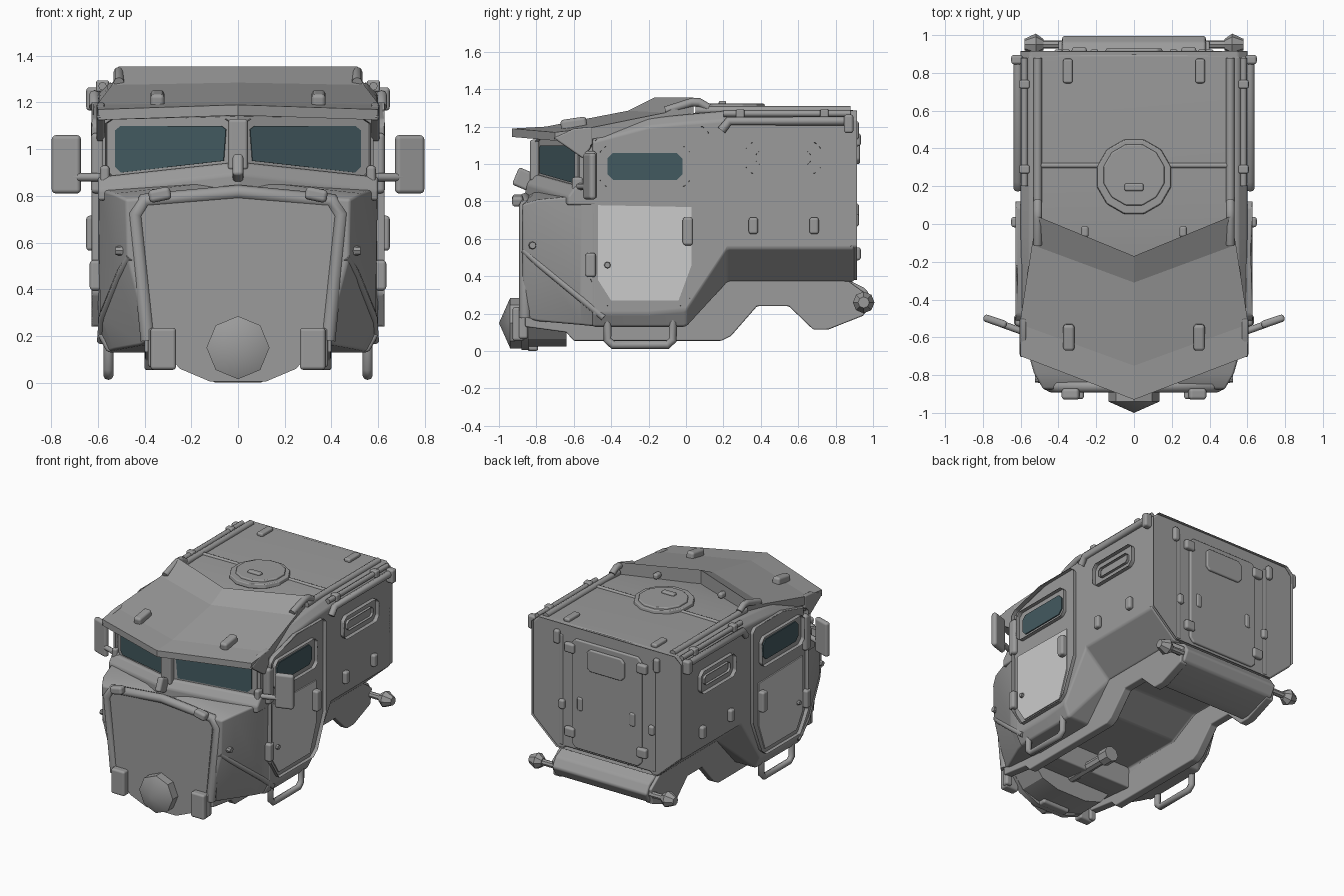
import bpy, bmesh
from math import radians, pi
from mathutils import Vector, Matrix, Euler


def material(name, col):
    m = bpy.data.materials.new(name)
    m.diffuse_color = (*col, 1)
    return m


glass = material("glass", (0.055, 0.1, 0.115))
body = material("body_grey", (0.33, 0.33, 0.33))
light = material("light_grey", (0.52, 0.52, 0.52))


def finish(name, bm, mirror=False, bevel=0.0, mat=None):
    bmesh.ops.recalc_face_normals(bm, faces=bm.faces)
    me = bpy.data.meshes.new(name)
    bm.to_mesh(me)
    bm.free()
    ob = bpy.data.objects.new(name, me)
    bpy.context.collection.objects.link(ob)
    me.materials.append(mat or body)
    if mirror:
        ob.modifiers.new("Mirror", 'MIRROR').use_mirror_merge = False
    if bevel:
        b = ob.modifiers.new("Bevel", 'BEVEL')
        b.width, b.segments, b.limit_method = bevel, 3, 'ANGLE'
        b.angle_limit, b.harden_normals = radians(25), True
    return ob


def box(name, c, size, mirror=True, bevel=0.015, rot=(0, 0, 0)):
    bm = bmesh.new()
    m = Matrix.Translation(c) @ Euler(rot).to_matrix().to_4x4() @ Matrix.Diagonal((*size, 1))
    bmesh.ops.create_cube(bm, size=1, matrix=m)
    return finish(name, bm, mirror, bevel)


def cone(name, c, r1, r2, depth, rot=(0, 0, 0), n=8, mirror=False, bevel=0.0):
    bm = bmesh.new()
    m = Matrix.Translation(c) @ Euler(rot).to_matrix().to_4x4()
    bmesh.ops.create_cone(bm, cap_ends=True, segments=n, radius1=r1, radius2=r2, depth=depth, matrix=m)
    return finish(name, bm, mirror, bevel)


def loft(name, halves, bevel=0.0):
    """Skin symmetric sections; each half runs from x=0 round to x=0."""
    bm = bmesh.new()
    rings = []
    for h in halves:
        full = list(h) + [(-x, y, z) for x, y, z in reversed(h) if x > 0]
        rings.append([bm.verts.new(p) for p in full])
    n, k = len(rings[0]), len(halves[0])
    for a, b in zip(rings, rings[1:]):
        for i in range(n):
            j = (i + 1) % n
            bm.faces.new((a[i], a[j], b[j], b[i]))
    for r in (rings[0], rings[-1]):
        bm.faces.new(r[:k])
        bm.faces.new(r[k - 1:] + r[:1])
    return finish(name, bm, False, bevel)


SIDE, FRONT, REAR = ((0, 1, 0), (0, 0, 1)), ((1, 0, 0), (0, 0, 1)), ((-1, 0, 0), (0, 0, 1))
SCREEN = ((1, 0.4, 0), (0, 0, 1))


def panel(name, pts, o, axes, depth, ring=0.0, mirror=False, bevel=0.0, mat=None):
    """Flat outline on a plane, pushed out by depth; ring keeps only a border."""
    u, v = Vector(axes[0]), Vector(axes[1])
    bm = bmesh.new()
    f = bm.faces.new([bm.verts.new(Vector(o) + u * a + v * b) for a, b in pts])
    if ring:
        bmesh.ops.inset_individual(bm, faces=[f], thickness=ring, use_even_offset=True)
        bmesh.ops.delete(bm, geom=[f], context='FACES_ONLY')
    g = bmesh.ops.extrude_face_region(bm, geom=bm.faces[:], use_keep_orig=True)
    vs = [e for e in g['geom'] if isinstance(e, bmesh.types.BMVert)]
    bmesh.ops.translate(bm, verts=vs, vec=u.cross(v).normalized() * depth)
    return finish(name, bm, mirror, bevel, mat)


def oct_rect(a0, a1, b0, b1, c):
    return [(a0 + c, b0), (a1 - c, b0), (a1, b0 + c), (a1, b1 - c),
            (a1 - c, b1), (a0 + c, b1), (a0, b1 - c), (a0, b0 + c)]


def tube(name, pts, r, mirror=True):
    for s in ((1, -1) if mirror else (1,)):
        cu = bpy.data.curves.new(name, 'CURVE')
        cu.dimensions, cu.bevel_depth, cu.bevel_resolution, cu.use_fill_caps = '3D', r, 2, True
        cu.materials.append(body)
        sp = cu.splines.new('POLY')
        sp.points.add(len(pts) - 1)
        for p, q in zip(sp.points, pts):
            p.co = (q[0] * s, q[1], q[2], 1)
        bpy.context.collection.objects.link(bpy.data.objects.new(name, cu))


# main hull: y, belly z, sill x, sill z, chine z, shoulder z, roof z
hull = [(-0.5, 0.28, 0.56, 0.13, 0.2, 1.12, 1.165), (-0.2, 0.28, 0.56, 0.13, 0.2, 1.2, 1.245),
        (0.0, 0.28, 0.56, 0.13, 0.22, 1.22, 1.265), (0.22, 0.39, 0.4, 0.37, 0.55, 1.235, 1.285),
        (0.9, 0.39, 0.4, 0.37, 0.55, 1.235, 1.285)]
loft("body_hull", [[(0, y, zi), (0.34, y, zi), (0.36, y, zb), (xb, y, zb), (0.6, y, zr), (0.6, y, zs),
                    (0.55, y, zt), (0, y, zt + 0.005)] for y, zi, xb, zb, zr, zs, zt in hull], 0.014)

# nose: y, bottom x/z, chine x/z, hood edge x/z, hood ridge z
nose = [(-0.875, 0.38, 0.18, 0.475, 0.54, 0.48, 0.785, 0.81), (-0.79, 0.42, 0.16, 0.515, 0.47, 0.53, 0.81, 0.87),
        (-0.56, 0.53, 0.14, 0.59, 0.28, 0.595, 0.83, 0.89), (-0.46, 0.56, 0.13, 0.6, 0.2, 0.6, 0.83, 0.89)]
loft("nose", [[(0, y, zb), (xb, y, zb), (xr, y, zr), (xt, y, zt), (0, y, zc)]
              for y, xb, zb, xr, zr, xt, zt, zc in nose], 0.012)

# windscreen block, sloped scuttle, roof slab with visor and raised wedge
loft("windscreen_block", [[(0, -0.45, z), (0.58, -0.45, z), (0.58, -0.57, z), (0, -0.8, z)]
                          for z in (0.8, 1.17)])
loft("scuttle", [[(0, -0.45, zc), (0.6, -0.45, zs), (0.6, -0.58 - o, zs), (0, -0.81 - o, zc)]
                 for zc, zs, o in ((0.8, 0.78, 0.05), (0.895, 0.825, 0.05), (0.945, 0.88, 0.01))], 0.012)
rows = [(-0.93, -0.7, 0.6, 1.19, 1.17, 0.045), (-0.75, -0.53, 0.605, 1.2, 1.19, 0.06),
        (-0.31, -0.11, 0.54, 1.285, 1.275, 0.08), (-0.17, 0.04, 0.51, 1.355, 1.355, 0.1)]
slab = loft("visor_roof", [[(0, yc, zc - t), (x, ys, zs - t), (x, ys, zs), (0, yc, zc)]
                           for yc, ys, x, zc, zs, t in rows])
panel("visor_cheek", [(-0.71, 1.14), (-0.55, 1.03), (-0.5, 1.1), (-0.5, 1.2), (-0.6, 1.19)],
      (0.57, 0, 0), SIDE, 0.035, mirror=True, bevel=0.01)
tube("wedge_end", [(0.51, -0.11, 1.285), (0.51, 0.03, 1.33), (0.51, 0.07, 1.33), (0.51, 0.12, 1.3)], 0.023)

# windscreen
screen = [(0.06, 0.95), (0.5, 0.9), (0.525, 0.925), (0.525, 1.08), (0.5, 1.1), (0.07, 1.1), (0.05, 1.085)]
panel("windscreen_glass", screen, (0, -0.801, 0), SCREEN, 0.006, mirror=True, mat=glass)
panel("windscreen_frame", [(0.02, 0.925), (0.52, 0.87), (0.56, 0.91), (0.56, 1.11), (0.53, 1.13), (0.05, 1.13),
                           (0.02, 1.11)], (0, -0.8, 0), SCREEN, 0.022, 0.033, True, 0.008)
box("windscreen_pillar", (0, -0.81, 1.02), (0.085, 0.05, 0.22), False)
box("wiper_housing", (0, -0.87, 0.92), (0.045, 0.09, 0.1), False, 0.015, (-0.4, 0, 0))

# grille, its border, and the skid below
panel("grille", [(0.12, 0.005), (0.25, 0.06), (0.36, 0.2), (0.41, 0.72), (0.38, 0.77), (0, 0.8), (-0.38, 0.77),
                 (-0.41, 0.72), (-0.36, 0.2), (-0.25, 0.06), (-0.12, 0.005)], (0, -0.84, 0), FRONT, 0.04)
border = [(0.385, 0.18), (0.44, 0.72), (0.4, 0.78), (0, 0.815)]
tube("grille_border", [(x, -0.86, z) for x, z in border] +
     [(-x, -0.86, z) for x, z in reversed(border[:-1])], 0.032, False)
panel("front_skid", [(0.12, 0.025), (0.25, 0.065), (0.36, 0.2), (-0.36, 0.2), (-0.25, 0.065), (-0.12, 0.025)],
      (0, -0.64, 0), FRONT, 0.22)
box("skid_foot", (0, -0.82, 0.02), (0.22, 0.06, 0.04), False)
cone("hub_drum", (0, -0.89, 0.15), 0.135, 0.135, 0.1, (pi / 2, 0, 0))
cone("hub_tip", (0, -0.97, 0.15), 0.135, 0.0, 0.06, (pi / 2, 0, 0))
cone("under_shaft", (0, -0.5, 0.16), 0.035, 0.035, 0.5, (pi / 2, 0, 0))
cone("shaft_collar", (0, -0.27, 0.16), 0.055, 0.055, 0.08, (pi / 2, 0, 0))
box("front_lamp", (0.32, -0.895, 0.145), (0.11, 0.065, 0.18))
box("lamp_cheek", (0.36, -0.87, 0.15), (0.05, 0.05, 0.17))
box("hood_latch", (0.335, -0.9, 0.805), (0.095, 0.06, 0.055), True, 0.018, (0, 0.2, 0))
cone("nose_bolt", (0.5, -0.82, 0.565), 0.025, 0.018, 0.05, (0, pi / 2, 0), 8, True)
tube("fender_lip", [(0.46, -0.865, 0.54), (0.5, -0.79, 0.47), (0.578, -0.56, 0.28), (0.585, -0.44, 0.18)], 0.02)

# chassis flanges and rear bumper
panel("chassis_flange", [(-0.86, 0.2), (-0.86, 0.13), (-0.64, 0.1), (-0.6, 0.055), (0.19, 0.055), (0.24, 0.08),
                         (0.38, 0.24), (0.55, 0.24), (0.68, 0.115), (0.76, 0.115), (0.95, 0.19), (0.97, 0.3),
                         (0.86, 0.38), (0.0, 0.4), (-0.4, 0.25)], (0.34, 0, 0), SIDE, 0.06, mirror=True, bevel=0.008)
panel("rear_bumper", [(0.62, 0.3), (0.7, 0.135), (0.77, 0.135), (0.96, 0.2), (1.0, 0.27), (0.96, 0.335),
                      (0.86, 0.385), (0.62, 0.39)], (-0.38, 0, 0), SIDE, 0.76, bevel=0.015)
cone("bumper_arm", (0.42, 0.95, 0.26), 0.022, 0.022, 0.12, (0, pi / 2, 0), 8, True)
cone("bumper_knob", (0.5, 0.95, 0.26), 0.03, 0.058, 0.04, (0, pi / 2, 0), 8, True)
cone("bumper_knob_tip", (0.55, 0.95, 0.26), 0.058, 0.03, 0.06, (0, pi / 2, 0), 8, True)

# side doors
door = [(-0.42, 0.24), (-0.03, 0.24), (0.02, 0.28), (0.12, 0.52), (0.12, 1.17), (0.09, 1.2), (-0.22, 1.2),
        (-0.48, 1.13), (-0.51, 1.1), (-0.51, 0.38)]
panel("door_frame", door, (0.585, 0, 0), SIDE, 0.042, 0.04, True, 0.017)
panel("door_light_panel", [(-0.4, 0.27), (-0.04, 0.27), (0.03, 0.46), (0.03, 0.77), (-0.47, 0.78), (-0.47, 0.38)],
      (0.6, 0, 0), SIDE, 0.008, mirror=True, mat=light)
panel("door_window_frame", oct_rect(-0.46, 0.02, 0.88, 1.095, 0.03), (0.585, 0, 0), SIDE, 0.043, 0.042, True, 0.017)
panel("door_window_glass", oct_rect(-0.42, -0.02, 0.915, 1.06, 0.03), (0.6, 0, 0), SIDE, 0.008, mirror=True, mat=glass)
box("door_handle", (0.625, 0.01, 0.64), (0.05, 0.055, 0.15))
box("door_hinge", (0.61, -0.51, 0.46), (0.05, 0.055, 0.13))
cone("door_lock", (0.61, -0.42, 0.46), 0.02, 0.015, 0.03, (0, pi / 2, 0), 8, True)
box("mirror_bracket", (0.6, -0.51, 0.94), (0.06, 0.065, 0.26), True, 0.02)
tube("mirror_arm", [(0.56, -0.58, 0.88), (0.7, -0.53, 0.88)], 0.018)
box("mirror_mount", (0.57, -0.58, 0.88), (0.04, 0.06, 0.1))
box("wing_mirror", (0.735, -0.515, 0.935), (0.13, 0.04, 0.25), True, 0.018, (0, 0, 0.33))
tube("side_step", [(0.555, -0.42, 0.18), (0.555, -0.42, 0.06), (0.555, -0.39, 0.032), (0.555, -0.1, 0.032),
                   (0.555, -0.07, 0.06), (0.555, -0.07, 0.18)], 0.022)

# rear box sides
panel("side_port_frame", oct_rect(0.32, 0.72, 0.95, 1.115, 0.03), (0.585, 0, 0), SIDE, 0.045, 0.04, True, 0.017)
panel("side_port_slot", oct_rect(0.375, 0.665, 0.998, 1.067, 0.015), (0.6, 0, 0), SIDE, 0.02, 0.016, True, 0.006)
for y in (0.36, 0.685):
    box("side_lug", (0.615, y, 0.67), (0.04, 0.05, 0.09))
tube("side_gutter", [(0.615, 0.19, 1.18), (0.615, 0.23, 1.23), (0.615, 0.87, 1.23)], 0.024)
tube("upper_rail", [(0.58, 0.2, 1.27), (0.58, 0.88, 1.27)], 0.018)
for y in (0.29, 0.74):
    box("rail_clamp", (0.58, y, 1.27), (0.055, 0.045, 0.05), True, 0.01)
box("rear_corner_bracket", (0.62, 0.87, 1.215), (0.06, 0.05, 0.1))

# roof fittings
tube("roof_rail", [(0.51, 0.05, 1.287), (0.51, 0.88, 1.287)], 0.023)
tube("roof_seam", [(-0.5, 0.31, 1.285), (0.5, 0.31, 1.285)], 0.014, False)
cone("hatch_base", (0, 0.25, 1.295), 0.205, 0.2, 0.03, (0, 0, radians(15)), 12, False, 0.006)
cone("hatch_lid", (0, 0.26, 1.31), 0.17, 0.165, 0.025, (0, 0, radians(15)), 12, False, 0.006)
box("hatch_handle", (0, 0.195, 1.325), (0.1, 0.04, 0.025), False, 0.01)
box("rear_roof_lug", (0.35, 0.81, 1.295), (0.05, 0.13, 0.03), True, 0.012)
box("visor_lug", (0.345, -0.6, 1.215), (0.06, 0.14, 0.06), True, 0.018, (0.15, 0, 0))
box("wedge_lug", (0.26, -0.04, 1.295), (0.04, 0.06, 0.04))

# rear face and door
panel("rear_rim", [(0.4, 0.38), (0.6, 0.56), (0.6, 1.24), (0.55, 1.285), (-0.55, 1.285), (-0.6, 1.24),
                   (-0.6, 0.56), (-0.4, 0.38)], (0, 0.88, 0), REAR, 0.035, 0.035, bevel=0.01)
panel("rear_door", oct_rect(-0.28, 0.28, 0.41, 1.2, 0.03), (0, 0.89, 0), REAR, 0.025, bevel=0.01)
panel("rear_door_window", oct_rect(-0.15, 0.15, 1.0, 1.16, 0.025), (0, 0.9, 0), REAR, 0.03, bevel=0.01)
for z in (0.52, 1.13):
    box("rear_hinge", (0.29, 0.915, z), (0.08, 0.04, 0.07))
for x, z, h in ((0.21, 0.74, 0.1), (0.36, 0.7, 0.07), (0.4, 1.18, 0.1)):
    box("rear_lug", (x, 0.905, z), (0.045, 0.04, h))
box("rear_post", (0.37, 0.89, 0.8), (0.03, 0.03, 0.8), True, 0.008)

# smooth shading with sharp edges kept; the roof slab stays faceted
bpy.ops.object.select_all(action='DESELECT')
for ob in bpy.context.scene.objects:
    if ob.type == 'MESH' and ob != slab:
        ob.select_set(True)
        bpy.context.view_layer.objects.active = ob
bpy.ops.object.shade_smooth_by_angle(angle=radians(32))
